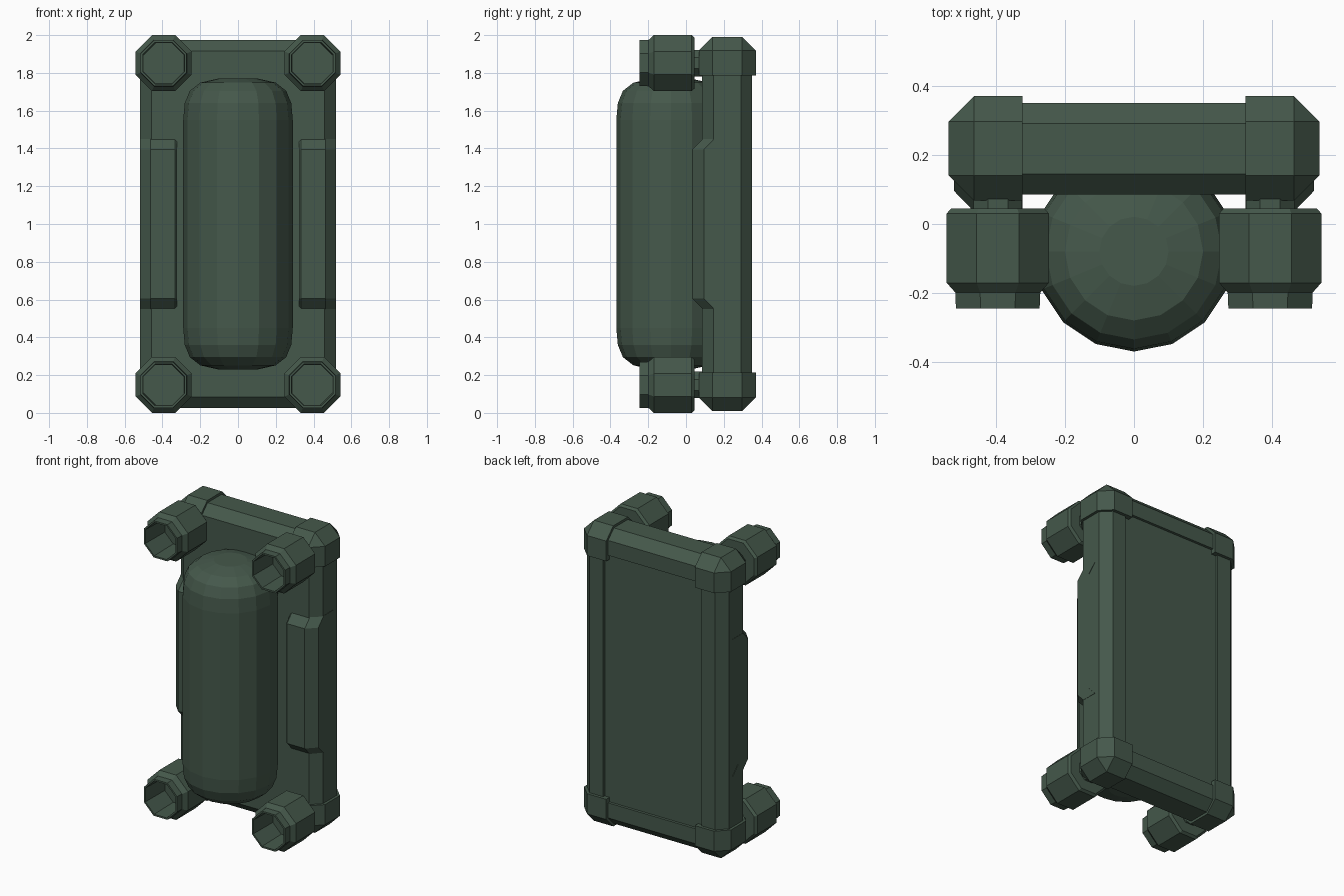
import bpy, bmesh, math
from mathutils import Vector

if "Cube" in bpy.data.objects:
    bpy.data.objects.remove(bpy.data.objects["Cube"])

green = bpy.data.materials.new("dark military green")
green.diffuse_color = (0.059, 0.098, 0.070, 1)
green.use_nodes = True
green.node_tree.nodes["Principled BSDF"].inputs["Base Color"].default_value = green.diffuse_color


def finish(bm, name, mirror=""):
    """Make an object with its origin at mid height, mirrored if asked."""
    bmesh.ops.recalc_face_normals(bm, faces=bm.faces)
    me = bpy.data.meshes.new(name)
    bm.to_mesh(me)
    bm.free()
    me.materials.append(green)
    ob = bpy.data.objects.new(name, me)
    ob.location = (0, 0, 1)
    bpy.context.collection.objects.link(ob)
    if mirror:
        m = ob.modifiers.new("mirror", 'MIRROR')
        m.use_axis = ("x" in mirror, False, "z" in mirror)
        m.use_mirror_merge = False
    return ob


def chamfered_box(lo, hi, chamfer):
    bm = bmesh.new()
    bmesh.ops.create_cube(bm, size=1)
    lo, hi = Vector(lo), Vector(hi)
    for v in bm.verts:
        v.co = Vector((lo[i] + hi[i]) / 2 + v.co[i] * (hi[i] - lo[i]) for i in range(3))
    bmesh.ops.bevel(bm, geom=list(bm.edges), offset=chamfer, segments=1,
                    affect='EDGES', profile=0.5)
    return bm


def loft(bm, loops, caps=True):
    """Skin closed loops of points, in order."""
    rings = [[bm.verts.new(p) for p in loop] for loop in loops]
    n = len(rings[0])
    for a, b in zip(rings, rings[1:]):
        for i in range(n):
            j = (i + 1) % n
            bm.faces.new((a[i], a[j], b[j], b[i]))
    if caps:
        bm.faces.new(rings[0])
        bm.faces.new(rings[-1])


# Back slab with a shallow recessed panel in its rear face
bm = chamfered_box((-0.518, 0.085, -0.975), (0.518, 0.35, 0.975), 0.06)
bm.normal_update()
rear = [f for f in bm.faces if f.normal.y > 0.99]
bmesh.ops.inset_region(bm, faces=rear, thickness=0.14)
bmesh.ops.inset_region(bm, faces=rear, thickness=0.002, depth=-0.015)
finish(bm, "back_frame")

# Corner caps: one corner of a slightly larger chamfered box
bm = chamfered_box((-0.536, 0.068, -0.991), (0.536, 0.37, 0.991), 0.073)
for co, no in (((0.323, 0, 0), (1, 0, 0)), ((0, 0, 0.785), (0, 0, 1))):
    geom = bm.verts[:] + bm.edges[:] + bm.faces[:]
    cut = bmesh.ops.bisect_plane(bm, geom=geom, plane_co=co, plane_no=no,
                                 clear_inner=True)["geom_cut"]
    bmesh.ops.holes_fill(bm, edges=[e for e in cut if isinstance(e, bmesh.types.BMEdge)])
finish(bm, "corner_cap", "xz")

# Hollow eight-sided thrusters on short necks (flat radius, y)
profile = [(0.07, 0.10), (0.07, 0.045), (0.135, 0.045), (0.148, 0.03), (0.148, -0.17),
           (0.123, -0.198), (0.121, -0.245), (0.110, -0.245), (0.105, -0.05)]
bm = bmesh.new()
loops = []
for r, y in profile:
    r /= math.cos(math.pi / 8)
    angles = [(k + 0.5) * math.pi / 4 for k in range(8)]
    loops.append([(0.394 + r * math.cos(a), y, 0.852 + r * math.sin(a)) for a in angles])
loft(bm, loops)
finish(bm, "thruster", "xz")

# Raised side rails with sloping ends
section = [(0.323, 0.20), (0.323, 0.045), (0.333, 0.035), (0.462, 0.035),
           (0.520, 0.095), (0.520, 0.20)]
bm = bmesh.new()
loft(bm, [[(x, y + dy, z) for x, y in section]
          for z, dy in ((-0.452, 0.055), (-0.395, 0), (0.395, 0), (0.452, 0.055))])
finish(bm, "side_rail", "x")

# Round-ended central tank, sixteen sides
half = [(0.10, 0.771), (0.20, 0.748), (0.255, 0.705), (0.282, 0.64), (0.29, 0.55)]
profile = half + [(r, -z) for r, z in reversed(half)]
bm = bmesh.new()
loft(bm, [[(r * math.sin(k * math.pi / 8), -0.079 - r * math.cos(k * math.pi / 8), z)
           for k in range(16)] for r, z in profile])
tank = finish(bm, "central_tank")
